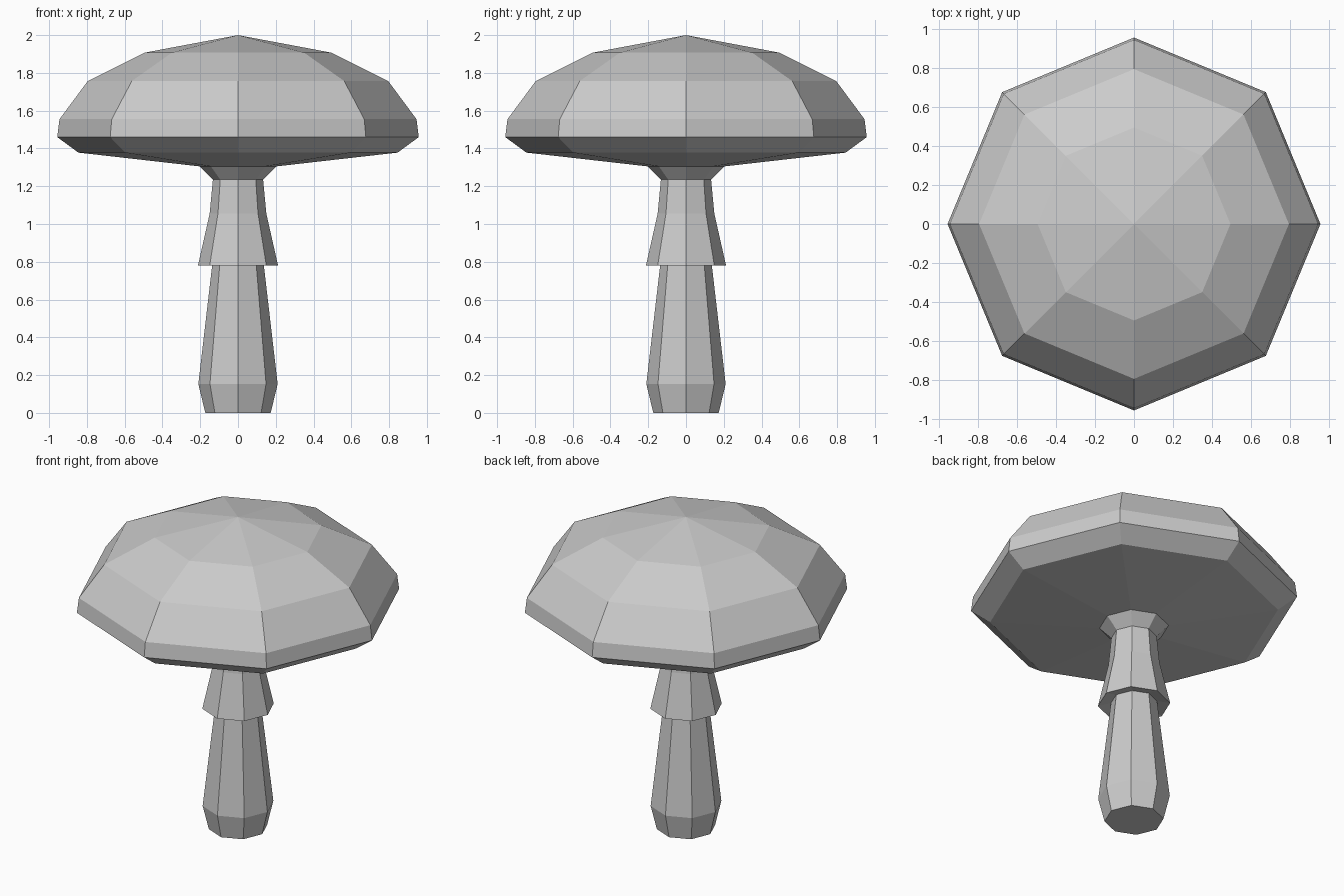
import bpy, bmesh
from math import cos, sin, tau

if "Cube" in bpy.data.objects:
    bpy.data.objects.remove(bpy.data.objects["Cube"])

SIDES = 8


def lathe(name, profile):
    """Revolve (radius, z) points, listed top to bottom, into a flat-faced octagonal shell."""
    bm = bmesh.new()
    rings = []
    for r, z in profile:
        if r == 0:
            rings.append([bm.verts.new((0, 0, z))] * SIDES)
        else:
            rings.append([bm.verts.new((r * cos(tau * i / SIDES), r * sin(tau * i / SIDES), z))
                          for i in range(SIDES)])
    for upper, lower in zip(rings, rings[1:]):
        for i in range(SIDES):
            j = (i + 1) % SIDES
            corners = [upper[i], lower[i], lower[j], upper[j]]
            bm.faces.new(list(dict.fromkeys(corners)))
    # Close the foot with one polygon
    if profile[-1][1] == 0:
        bm.faces.new(rings[-1][::-1])
    bm.normal_update()
    mesh = bpy.data.meshes.new(name)
    bm.to_mesh(mesh)
    bm.free()
    obj = bpy.data.objects.new(name, mesh)
    bpy.context.collection.objects.link(obj)
    return obj


# Domed cap with a rolled rim and shallow underside
lathe("cap", [(0, 2.0), (0.495, 1.907), (0.795, 1.757), (0.945, 1.555),
              (0.957, 1.46), (0.845, 1.378), (0.203, 1.305)])

# Stem: flared collar under the cap, hanging skirt, swollen foot
lathe("stem", [(0.203, 1.305), (0.133, 1.235), (0.15, 1.055), (0.212, 0.78),
               (0.135, 0.797), (0.21, 0.153), (0.173, 0)])
